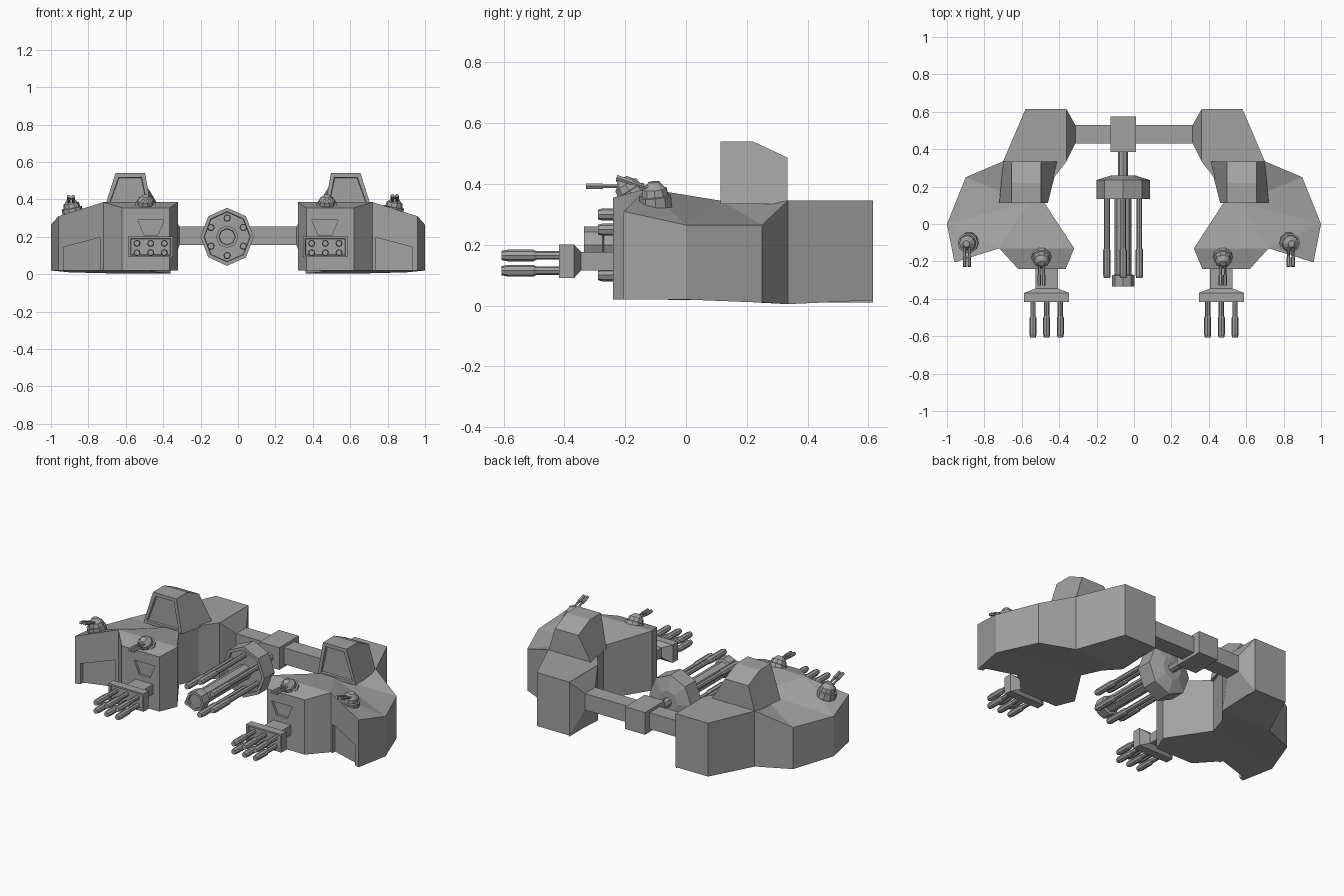
import bpy, bmesh, math
from mathutils import Matrix, Vector

if "Cube" in bpy.data.objects:
    bpy.data.objects.remove(bpy.data.objects["Cube"])

grey = bpy.data.materials.new("hull_grey")
grey.diffuse_color = (0.36, 0.36, 0.36, 1)
grey.use_nodes = True
grey.node_tree.nodes["Principled BSDF"].inputs["Base Color"].default_value = grey.diffuse_color


def make(name, verts, faces, matrix=Matrix()):
    """Mesh object from points and faces, with normals pointing outward."""
    bm = bmesh.new()
    vs = [bm.verts.new(matrix @ Vector(v)) for v in verts]
    for f in faces:
        bm.faces.new([vs[i] for i in f])
    bmesh.ops.recalc_face_normals(bm, faces=bm.faces)
    mesh = bpy.data.meshes.new(name)
    bm.to_mesh(mesh)
    bm.free()
    mesh.materials.append(grey)
    obj = bpy.data.objects.new(name, mesh)
    bpy.context.collection.objects.link(obj)
    return obj


def loft(name, rings, matrix=Matrix()):
    """Skin equal-sized rings of points and cap both ends."""
    n = len(rings[0])
    faces = [tuple(range(n)), tuple(range((len(rings) - 1) * n, len(rings) * n))]
    for r in range(len(rings) - 1):
        for i in range(n):
            j = (i + 1) % n
            faces.append((r * n + i, r * n + j, (r + 1) * n + j, (r + 1) * n + i))
    return make(name, [p for ring in rings for p in ring], faces, matrix)


def lathe(name, profile, n, matrix):
    """Turn (distance, radius) pairs around local z."""
    return loft(name, [[(r * math.cos(2 * math.pi * i / n), r * math.sin(2 * math.pi * i / n), t)
                        for i in range(n)] for t, r in profile], matrix)


def forward(x, y, z, pitch=0):
    """Frame whose local z points to the front, raised by pitch degrees."""
    return Matrix.Translation((x, y, z)) @ Matrix.Rotation(math.radians(90 - pitch), 4, 'X')


def rect_y(y, cx, cz, hw, hh):
    return [(cx - hw, y, cz - hh), (cx + hw, y, cz - hh), (cx + hw, y, cz + hh), (cx - hw, y, cz + hh)]


def rect_x(x, y0, y1, z0, z1):
    return [(x, y0, z0), (x, y1, z0), (x, y1, z1), (x, y0, z1)]


def cut(obj, cutter):
    mod = obj.modifiers.new("recess", 'BOOLEAN')
    mod.operation, mod.solver, mod.object = 'DIFFERENCE', 'EXACT', cutter
    bpy.context.view_layer.update()
    deps = bpy.context.evaluated_depsgraph_get()
    mesh = bpy.data.meshes.new_from_object(obj.evaluated_get(deps))
    obj.modifiers.clear()
    obj.data = mesh
    bpy.data.objects.remove(cutter)


def turret(name, x, y, z, tilt, lean, pitch):
    # stepped dome with two thin barrels
    m = (Matrix.Translation((x, y, z)) @ Matrix.Rotation(math.radians(lean), 4, 'Y')
         @ Matrix.Rotation(math.radians(tilt), 4, 'X'))
    lathe(name + "_dome", [(-.02, .055), (.02, .055), (.022, .046), (.045, .042),
                           (.047, .036), (.068, .018)], 10, m)
    c = m @ Vector((0, -.015, .048))
    for k in (-1, 1):
        lathe(name + "_barrel", [(0, .007), (.06, .007), (.06, .01), (.115, .01)], 6,
              forward(c.x + k * .012, c.y, c.z, pitch))


# pod outline: x, y, top height, bottom height (last point is on the deck)
HULL = [(.365, -.24, .355, .02), (.62, -.24, .355, .02), (.72, -.13, .385, .02),
        (.96, -.205, .31, .02), (1, 0, .265, .02), (.9, .25, .265, .01),
        (.7, .335, .345, .005), (.58, .615, .345, .018), (.36, .615, .345, .018),
        (.36, .335, .345, .005), (.435, .24, .345, .01), (.48, .115, .345, .018),
        (.32, -.13, .385, .02), (.57, .115, .345, .018)]
DECK = [(0, 1, 2, 12), (12, 2, 13, 11), (2, 3, 4), (2, 4, 13), (13, 4, 5), (13, 5, 6),
        (13, 6, 9, 10, 11), (6, 7, 8, 9)]

for side, s in (("right", 1), ("left", -1)):
    M = Matrix.Diagonal((s, 1, 1, 1))

    # pod hull
    n = len(HULL)
    faces = DECK + [tuple(i + n for i in f) for f in DECK]
    faces += [(i, (i + 1) % 13, (i + 1) % 13 + n, i + n) for i in range(13)]
    hull = make(side + "_pod_hull", [(x, y, t) for x, y, t, b in HULL]
                + [(x, y, b) for x, y, t, b in HULL], faces, M)

    # front notch and outer front recess
    notch = [(.395, .29), (.535, .29), (.502, .21), (.428, .21)]
    cut(hull, loft("notch_cutter", [[(x, y, z) for x, z in notch] for y in (-.3, -.225)], M))
    bay = [(.735, -.05), (.93, -.05), (.93, .145), (.735, .197)]
    cut(hull, loft("bay_cutter", [[(x, -.13 - (x - .72) * .3125 + d, z) for x, z in bay]
                                  for d in (-.05, .025)], M))

    # cabin with recessed window
    cabin = loft(side + "_cabin", [
        [(.46, .113, .335), (.72, .113, .335), (.70, .333, .335), (.405, .333, .335)],
        [(.497, .113, .54), (.655, .113, .54), (.655, .22, .54), (.497, .22, .54)]], M)
    bm = bmesh.new()
    bm.from_mesh(cabin.data)
    # lower the rear edge of the roof by splitting the sides at the slope
    for v in bm.verts:
        if v.co.z > .5 and v.co.y > .2:
            v.co.y, v.co.z = .333, .487
    roof = [e for e in bm.edges if all(v.co.z > .45 for v in e.verts)
            and abs(e.verts[0].co.y - e.verts[1].co.y) > .1]
    bmesh.ops.subdivide_edges(bm, edges=roof, cuts=1)
    for v in bm.verts:
        if .48 < v.co.z < .535 and v.co.y < .3:
            v.co.y, v.co.z = .22, .54
    front = [f for f in bm.faces if f.normal.y < -.9]
    bmesh.ops.inset_region(bm, faces=front, thickness=.028, depth=0)
    bmesh.ops.inset_region(bm, faces=front, thickness=.004, depth=-.012)
    bm.to_mesh(cabin.data)
    bm.free()

    # tapered joint to the cross beam
    loft(side + "_beam_joint", [rect_x(.362, .335, .615, .01, .345),
                                rect_x(.314, .43, .53, .155, .255)], M)

    # gun cluster: bracket and six barrels
    gx, gz = .467, .146
    loft(side + "_gun_bracket", [rect_y(-.23, gx, gz, .06, .03), rect_y(-.345, gx, gz, .06, .03),
                                 rect_y(-.368, gx, gz, .12, .055), rect_y(-.417, gx, gz, .12, .055),
                                 rect_y(-.417, gx, gz, .108, .045),
                                 rect_y(-.408, gx, gz, .104, .041)], M)
    for i in (-1, 0, 1):
        for k in (-1, 1):
            lathe(side + "_gun_barrel", [(0, .014), (.09, .014), (.1, .019), (.185, .019), (.205, .015)],
                  8, M @ forward(gx + i * .073, -.402, gz - .006 + k * .025))

# deck turrets
turret("right_outer_turret", .83, -.1, .34, 5, 10, 18)
turret("left_outer_turret", -.885, -.1, .335, 5, -10, 18)
turret("right_inner_turret", .475, -.175, .36, 32, 0, 0)
turret("left_inner_turret", -.495, -.175, .36, 32, 0, 0)

# cross beam and centre block
loft("cross_beam", [rect_x(x, .43, .53, .155, .255) for x in (-.33, .33)])
loft("centre_block", [rect_x(x, .385, .575, .137, .273) for x in (-.125, .01)])

# rotary gun: shaft, hub, core and six barrels
cx, cz = -.058, .2
lathe("rotary_shaft", [(0, .027), (.15, .027)], 8, forward(cx, .39, cz))
lathe("rotary_hub", [(0, .07), (.025, .155), (.125, .155), (.125, .135), (.113, .132)], 8,
      forward(cx, .26, cz) @ Matrix.Diagonal((.92, 1, 1, 1)))
lathe("rotary_core", [(0, .045), (.42, .045), (.425, .06), (.485, .06), (.485, .045), (.475, .042)],
      8, forward(cx, .15, cz))
for i in range(6):
    a = math.radians(90 + 60 * i)
    lathe("rotary_barrel", [(0, .015), (.28, .015), (.29, .02), (.425, .02), (.44, .016)], 8,
          forward(cx + .1 * math.cos(a), .15, cz + .1 * math.sin(a)))
